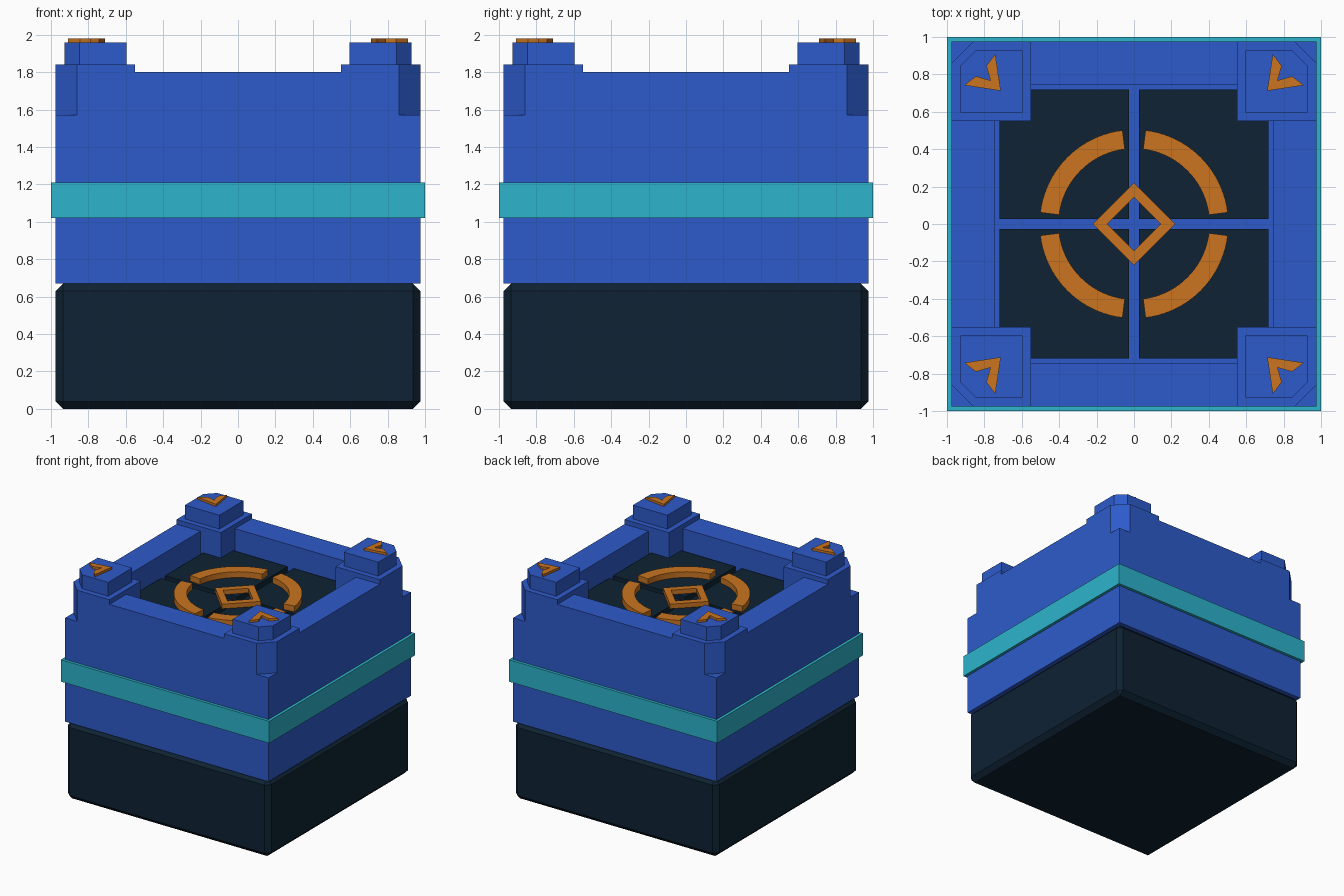
import bpy, bmesh, math

if "Cube" in bpy.data.objects:
    bpy.data.objects.remove(bpy.data.objects["Cube"])


def material(name, rgb):
    m = bpy.data.materials.new(name)
    m.diffuse_color = (*rgb, 1.0)
    m.use_nodes = True
    m.node_tree.nodes["Principled BSDF"].inputs["Base Color"].default_value = m.diffuse_color
    return m


BLUE = material("blue", (0.027, 0.105, 0.597))
TEAL = material("teal", (0.026, 0.456, 0.597))
ORANGE = material("orange", (0.597, 0.178, 0.015))
DARK = material("dark navy", (0.0044, 0.016, 0.033))


def finish(name, bm, mat):
    bmesh.ops.recalc_face_normals(bm, faces=bm.faces)
    me = bpy.data.meshes.new(name)
    bm.to_mesh(me)
    bm.free()
    me.materials.append(mat)
    ob = bpy.data.objects.new(name, me)
    bpy.context.collection.objects.link(ob)
    return ob


def prism(name, pts, z0, z1, mat):
    """Extrude a flat outline from z0 up to z1."""
    bm = bmesh.new()
    face = bm.faces.new([bm.verts.new((x, y, z0)) for x, y in pts])
    ext = bmesh.ops.extrude_face_region(bm, geom=[face], use_keep_orig=True)
    for v in ext["geom"]:
        if isinstance(v, bmesh.types.BMVert):
            v.co.z = z1
    return finish(name, bm, mat)


def square(h):
    return [(-h, -h), (h, -h), (h, h), (-h, h)]


def four_corners(name, pts, z0, z1, mat):
    """Mirror an outline into all four quadrants."""
    for sx, sy, tag in ((1, 1, "back_right"), (-1, 1, "back_left"),
                        (-1, -1, "front_left"), (1, -1, "front_right")):
        prism(f"{name}_{tag}", [(x * sx, y * sy) for x, y in pts], z0, z1, mat)


def chamfered(a, b, c):
    """Square from a to b with its outer corner cut by c."""
    return [(a, a), (b, a), (b, b - c), (b - c, b), (a, b)]


W = 0.975      # body half width
FLOOR = 1.57   # recess floor
TILE = 1.62    # tile top

# Dark base with bevelled edges
base = prism("base", square(W), 0.0, 0.67, DARK)
bev = base.modifiers.new("bevel", "BEVEL")
bev.width = 0.04
bev.segments = 1
bev.limit_method = "ANGLE"

# Blue body and teal band
prism("body", square(W), 0.67, FLOOR, BLUE)
prism("band", square(1.0), 1.02, 1.21, TEAL)

# Rim walls between the corner posts
wall = [(-0.55, 0.745), (0.55, 0.745), (0.55, W), (-0.55, W)]
for i, side in enumerate(("back", "left", "front", "right")):
    c, s = round(math.cos(i * math.pi / 2)), round(math.sin(i * math.pi / 2))
    prism(f"wall_{side}", [(x * c - y * s, x * s + y * c) for x, y in wall],
          FLOOR, 1.80, BLUE)

# Corner posts, caps and chevrons
four_corners("post", chamfered(0.55, W, 0.115), FLOOR, 1.84, BLUE)
four_corners("cap", chamfered(0.597, 0.927, 0.08), 1.84, 1.96, BLUE)
chevron = [(0.712, 0.712), (0.908, 0.742), (0.845, 0.79),
           (0.768, 0.768), (0.79, 0.845), (0.742, 0.908)]
four_corners("chevron", chevron, 1.96, 1.98, ORANGE)

# Dark floor tiles, notched around the posts
tile = [(0.028, 0.028), (0.72, 0.028), (0.72, 0.55),
        (0.55, 0.55), (0.55, 0.72), (0.028, 0.72)]
four_corners("tile", tile, FLOOR, TILE, DARK)

# Broken ring
N = 20
angles = [math.radians(7 + 76 * i / N) for i in range(N + 1)]
arc = [(0.505 * math.cos(a), 0.505 * math.sin(a)) for a in angles]
arc += [(0.403 * math.cos(a), 0.403 * math.sin(a)) for a in reversed(angles)]
four_corners("ring_arc", arc, TILE, 1.67, ORANGE)

# Diamond frame in the middle
bm = bmesh.new()
loops = []
for r, z in ((0.22, TILE), (0.22, 1.66), (0.143, 1.66), (0.143, TILE)):
    loops.append([bm.verts.new((r * x, r * y, z))
                  for x, y in ((1, 0), (0, 1), (-1, 0), (0, -1))])
for k in range(4):
    a, b = loops[k], loops[(k + 1) % 4]
    for i in range(4):
        j = (i + 1) % 4
        bm.faces.new((a[i], a[j], b[j], b[i]))
finish("diamond_frame", bm, ORANGE)
